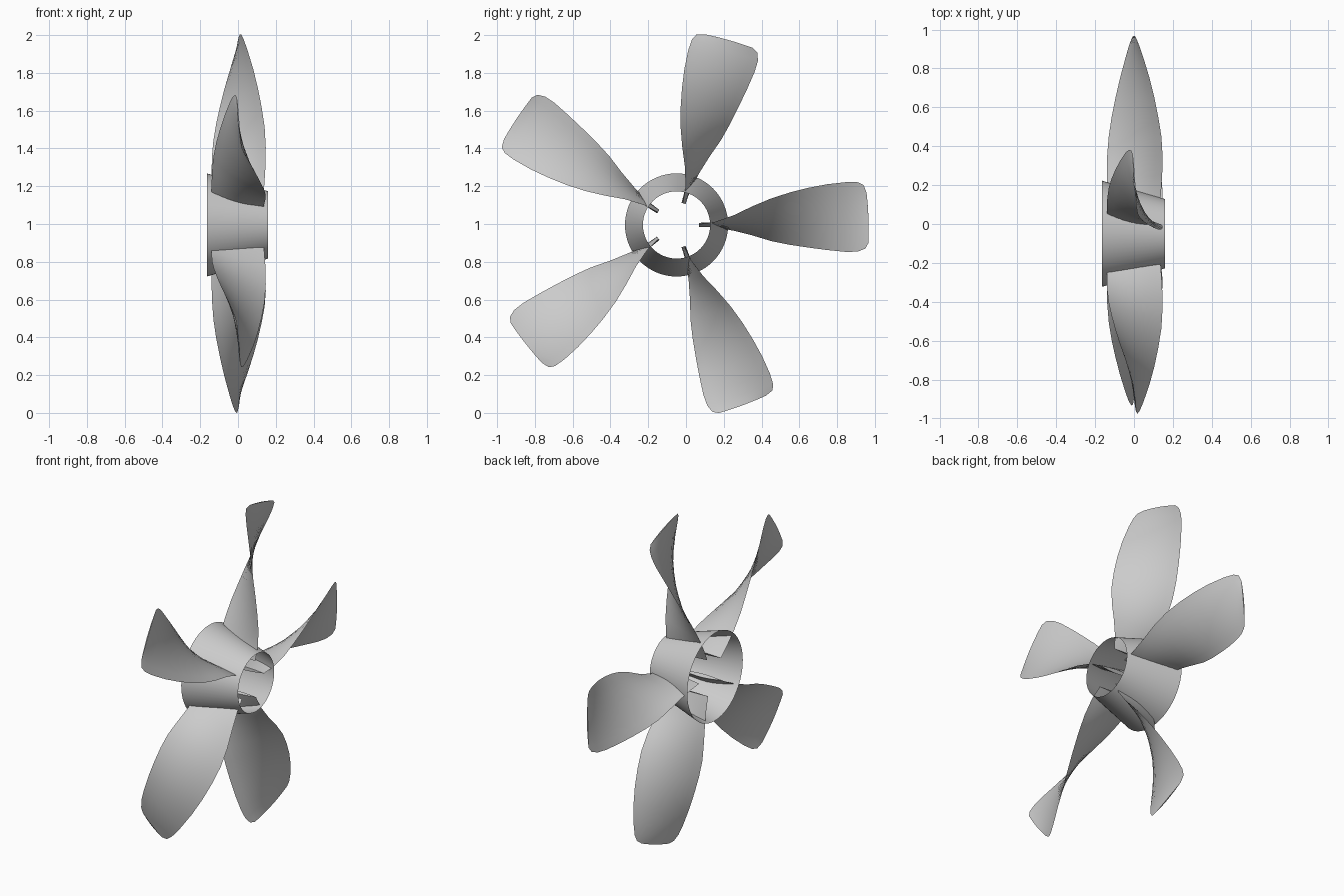
import bpy, bmesh, math

if "Cube" in bpy.data.objects:
    bpy.data.objects.remove(bpy.data.objects["Cube"])

CY, CZ = -0.05, 0.995  # shaft axis runs along x through this point


def make_object(name, bm):
    bmesh.ops.recalc_face_normals(bm, faces=bm.faces)
    mesh = bpy.data.meshes.new(name)
    bm.to_mesh(mesh)
    bm.free()
    ob = bpy.data.objects.new(name, mesh)
    bpy.context.collection.objects.link(ob)
    bpy.ops.object.select_all(action='DESELECT')
    ob.select_set(True)
    bpy.context.view_layer.objects.active = ob
    bpy.ops.object.shade_smooth_by_angle(angle=math.radians(40))
    return ob


# Hub: open tapered sleeve
bm = bmesh.new()
N = 64
rings = []
for x, r in [(-0.165, 0.273), (0.16, 0.178)]:
    rings.append([bm.verts.new((x, CY + r * math.cos(2 * math.pi * i / N),
                                CZ + r * math.sin(2 * math.pi * i / N))) for i in range(N)])
for i in range(N):
    j = (i + 1) % N
    bm.faces.new((rings[0][i], rings[0][j], rings[1][j], rings[1][i]))
make_object("hub", bm)

# Blade stations: rear edge (radius, x, tangent), front edge (radius, x, tangent)
STATIONS = [
    (0.12, -0.140, -0.004, 0.12, 0.130, 0.004),
    (0.20, -0.140, -0.012, 0.20, 0.138, 0.015),
    (0.30, -0.140, -0.030, 0.30, 0.145, 0.050),
    (0.40, -0.138, -0.055, 0.40, 0.147, 0.098),
    (0.50, -0.130, -0.085, 0.50, 0.141, 0.140),
    (0.60, -0.115, -0.105, 0.60, 0.125, 0.172),
    (0.70, -0.095, -0.120, 0.70, 0.105, 0.197),
    (0.80, -0.072, -0.133, 0.80, 0.080, 0.216),
    (0.90, -0.045, -0.143, 0.90, 0.050, 0.227),
    (0.96, -0.028, -0.141, 0.96, 0.030, 0.226),
    (1.00, -0.014, -0.125, 0.99, 0.018, 0.212),
    (1.016, -0.005, -0.095, 1.006, 0.010, 0.170),
]
STEPS = 8


def section(st, half_thick):
    """Closed lens-shaped loop of (radius, x, tangent) points."""
    ra, xa, ta, rb, xb, tb = st
    dx, dt = xb - xa, tb - ta
    length = math.hypot(dx, dt)
    nx, nt = -dt / length, dx / length
    pts = []
    for k in range(2 * STEPS):
        u = k / STEPS if k <= STEPS else 2 - k / STEPS
        side = 1 if k <= STEPS else -1
        h = side * half_thick * math.sin(math.pi * u)
        bulge = 0.02 * u * (1 - u) if ra > 1.01 else 0
        pts.append((ra + (rb - ra) * u + bulge, xa + dx * u + nx * h, ta + dt * u + nt * h))
    return pts


# Five twisted blades
for b in range(5):
    c, s = math.cos(2 * math.pi * b / 5), math.sin(2 * math.pi * b / 5)
    bm = bmesh.new()
    loops = []
    for st in STATIONS:
        half = 0.011 - 0.008 * (st[0] - 0.12) / 0.9
        loops.append([bm.verts.new((x, CY + r * c - t * s, CZ + r * s + t * c))
                      for r, x, t in section(st, half)])
    n = 2 * STEPS
    for lo, hi in zip(loops, loops[1:]):
        for i in range(n):
            j = (i + 1) % n
            bm.faces.new((lo[i], lo[j], hi[j], hi[i]))
    bm.faces.new(loops[0])
    bm.faces.new(loops[-1])
    make_object("blade_%d" % (b + 1), bm)
